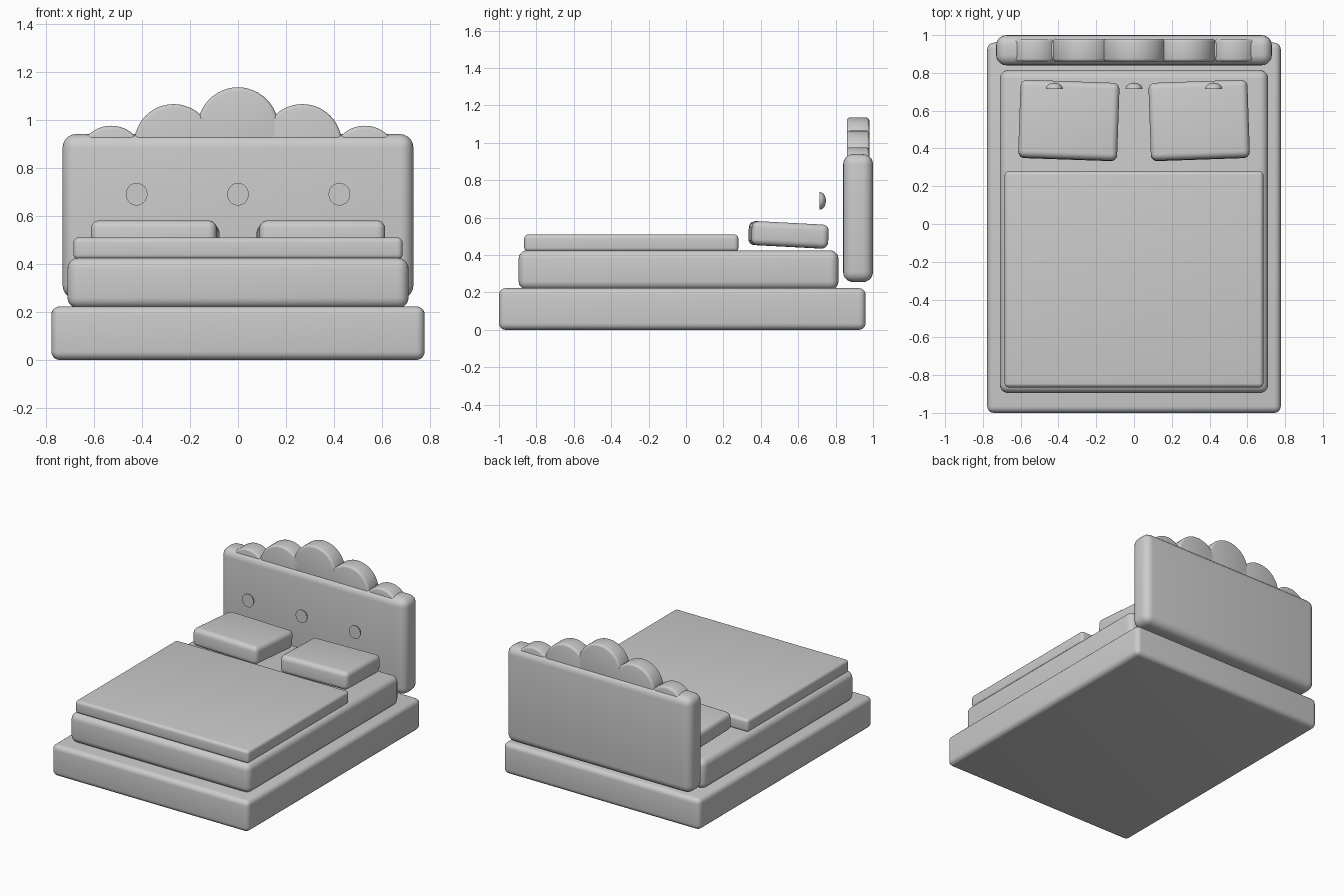
import bpy, math
from math import radians

if "Cube" in bpy.data.objects:
    bpy.data.objects.remove(bpy.data.objects["Cube"])


def finish(ob, name, bevel, segments=5):
    ob.name = name
    if bevel:
        mod = ob.modifiers.new("soft_edges", 'BEVEL')
        mod.width = bevel
        mod.segments = segments
        mod.limit_method = 'ANGLE'
        mod.angle_limit = radians(40)
        bpy.ops.object.modifier_apply(modifier=mod.name)
    bpy.ops.object.shade_smooth_by_angle(angle=radians(35))
    return ob


def rounded_box(name, lo, hi, bevel):
    centre = [(a + b) / 2 for a, b in zip(lo, hi)]
    bpy.ops.mesh.primitive_cube_add(size=1, location=centre)
    ob = bpy.context.object
    ob.scale = [b - a for a, b in zip(lo, hi)]
    bpy.ops.object.transform_apply(location=False, rotation=False, scale=True)
    return finish(ob, name, bevel)


def scallop(name, x, z, radius):
    bpy.ops.mesh.primitive_cylinder_add(vertices=48, radius=radius, depth=0.12,
                                        location=(x, 0.92, z),
                                        rotation=(radians(90), 0, 0))
    return finish(bpy.context.object, name, 0.015, 3)


def button(name, x):
    # dome swelling towards +y with a flat front face
    bpy.ops.mesh.primitive_uv_sphere_add(segments=32, ring_count=16, radius=1)
    ob = bpy.context.object
    for v in ob.data.vertices:
        v.co = (v.co.x * 0.045, max(v.co.y, 0) * 0.033, v.co.z * 0.047)
    ob.location = (x, 0.715, 0.69)
    return finish(ob, name, 0)


# bed body
rounded_box("bed_base", (-0.777, -1.0, 0), (0.777, 0.96, 0.223), 0.035)
rounded_box("mattress", (-0.71, -0.895, 0.215), (0.71, 0.815, 0.425), 0.045)
rounded_box("blanket", (-0.685, -0.865, 0.418), (0.685, 0.28, 0.51), 0.022)

# headboard with scalloped crest
rounded_box("headboard", (-0.73, 0.84, 0.255), (0.73, 1.0, 0.94), 0.055)
scallop("crest_centre", 0, 0.967, 0.168)
for side, s in (("left", -1), ("right", 1)):
    scallop("crest_inner_" + side, s * 0.268, 0.901, 0.164)
    scallop("crest_outer_" + side, s * 0.528, 0.838, 0.137)

    # slightly turned and tilted pillows
    pillow = rounded_box("pillow_" + side, (-0.262, -0.206, -0.064),
                         (0.262, 0.206, 0.064), 0.034)
    pillow.location = (s * 0.345, 0.548, 0.508)
    pillow.rotation_euler = (radians(-3), 0, radians(s * 2))

# headboard buttons
for name, x in (("left", -0.422), ("centre", 0), ("right", 0.422)):
    button("button_" + name, x)
